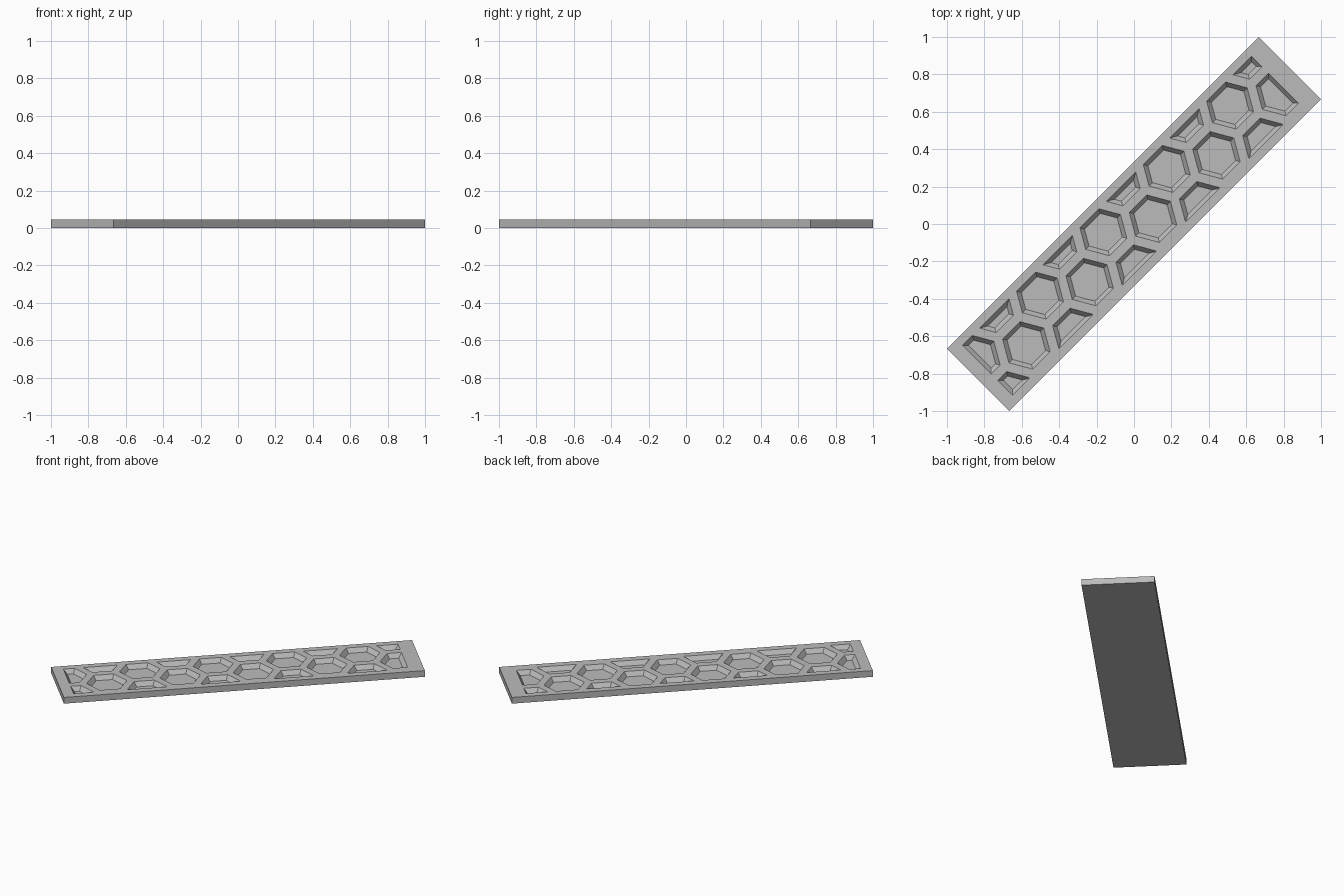
import bpy, bmesh, math
from mathutils import Vector

if "Cube" in bpy.data.objects:
    bpy.data.objects.remove(bpy.data.objects["Cube"])

HALF_L, HALF_W, TOP = 1.1785, 0.2357, 0.044   # plate size
FLOOR, INSET = 0.015, 0.022                   # pocket floor height, wall slope run
PITCH, ROW, APOTHEM = 0.479, 0.1385, 0.114    # honeycomb spacing and pocket size
U0, U1, V0, V1 = -1.107, 1.079, -0.189, 0.190 # inside edge of the border

grey = bpy.data.materials.new("light grey")
grey.diffuse_color = (0.5, 0.5, 0.5, 1)
grey.use_nodes = True
grey.node_tree.nodes["Principled BSDF"].inputs["Base Color"].default_value = grey.diffuse_color


def add_object(name, bm):
    mesh = bpy.data.meshes.new(name)
    bmesh.ops.recalc_face_normals(bm, faces=bm.faces)
    bm.to_mesh(mesh)
    bm.free()
    mesh.materials.append(grey)
    ob = bpy.data.objects.new(name, mesh)
    ob.rotation_euler.z = math.pi / 4
    bpy.context.collection.objects.link(ob)
    return ob


def clip(poly, n, d):
    """Keep the part of a convex polygon where n.p <= d."""
    out = []
    for i, a in enumerate(poly):
        b = poly[(i + 1) % len(poly)]
        da, db = n.dot(a) - d, n.dot(b) - d
        if da <= 0:
            out.append(a)
        if da * db < 0:
            out.append(a.lerp(b, da / (da - db)))
    return out


def outline(u, v, inset):
    """Hexagon cut off by the border, moved inwards by the inset."""
    poly = [Vector(p) for p in ((-2, -2), (2, -2), (2, 2), (-2, 2))]
    for k in range(6):
        a = math.radians(30 + 60 * k)
        n = Vector((math.cos(a), math.sin(a)))
        poly = clip(poly, n, n.dot(Vector((u, v))) + APOTHEM - inset)
    for n, d in (((1, 0), U1), ((-1, 0), -U0), ((0, 1), V1), ((0, -1), -V0)):
        poly = clip(poly, Vector(n), d - inset)
    return poly


# plate
bm = bmesh.new()
bmesh.ops.create_cube(bm, size=1)
for vert in bm.verts:
    vert.co = (vert.co.x * 2 * HALF_L, vert.co.y * 2 * HALF_W, (vert.co.z + 0.5) * TOP)
plate = add_object("honeycomb_plate", bm)

# tapered pockets, four staggered rows
cut = bmesh.new()
over = 0.01
for row, v in enumerate((0.0175 + ROW * k for k in (1.5, 0.5, -0.5, -1.5))):
    start = 1.05 if row % 2 == 0 else 0.811
    # rows alternate by half a pitch
    for k in range(6):
        u = start - PITCH * k
        low = outline(u, v, INSET)
        high = outline(u, v, -INSET * over / (TOP - FLOOR))
        if len(low) < 3:
            continue
        pts = [cut.verts.new((p.x, p.y, FLOOR)) for p in low]
        pts += [cut.verts.new((p.x, p.y, TOP + over)) for p in high]
        bmesh.ops.convex_hull(cut, input=pts)
bmesh.ops.dissolve_limit(cut, angle_limit=0.01, verts=cut.verts, edges=cut.edges)
cutter = add_object("pocket_cutter", cut)
cutter.hide_render = True
cutter.hide_set(True)

# cut the pockets
mod = plate.modifiers.new("pockets", 'BOOLEAN')
mod.operation = 'DIFFERENCE'
mod.solver = 'EXACT'
mod.object = cutter
